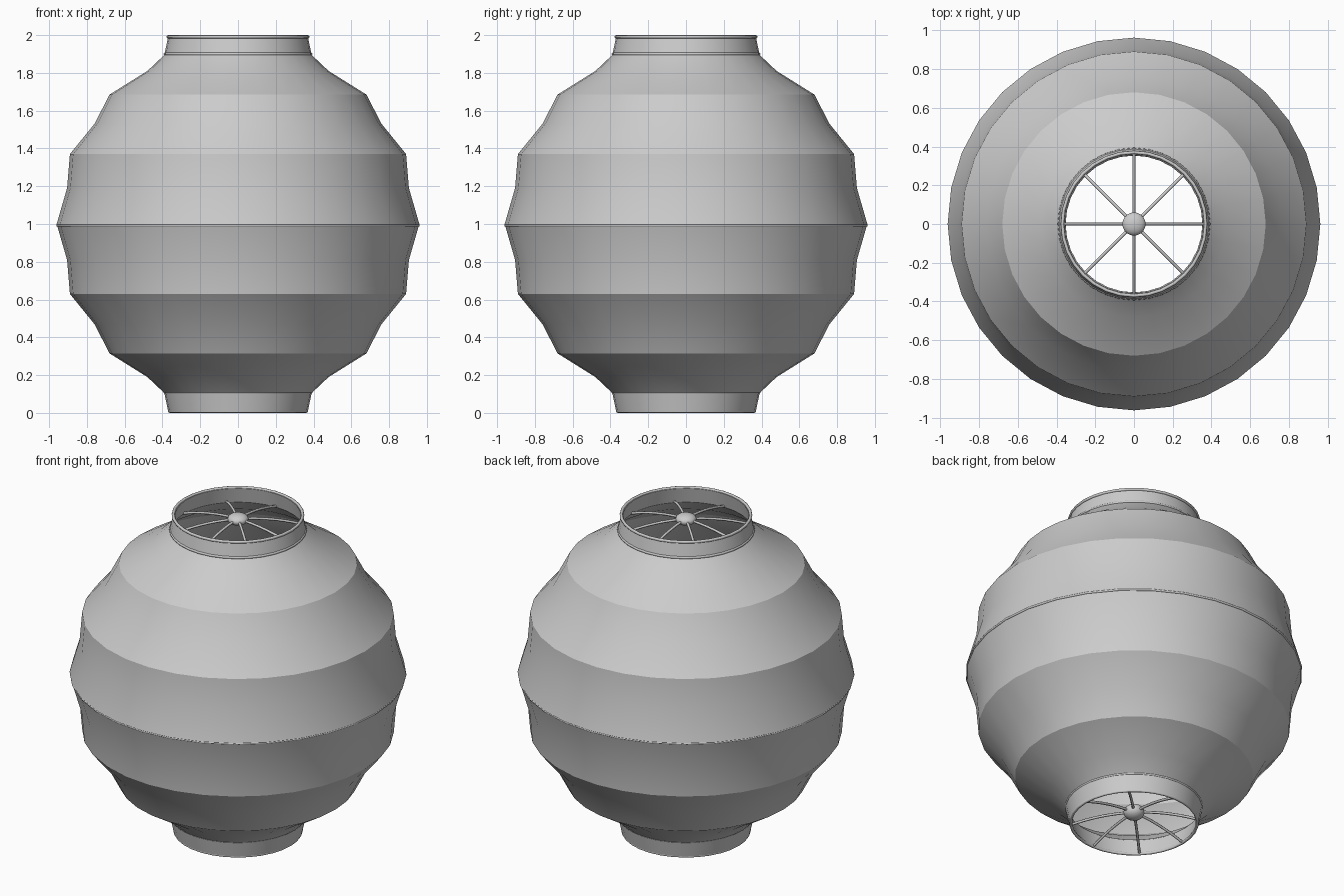
import bpy, bmesh, math

if "Cube" in bpy.data.objects:
    bpy.data.objects.remove(bpy.data.objects["Cube"])

SEG = 32


def finish(bm, name, angle=25):
    bmesh.ops.recalc_face_normals(bm, faces=bm.faces)
    me = bpy.data.meshes.new(name)
    bm.to_mesh(me)
    bm.free()
    ob = bpy.data.objects.new(name, me)
    bpy.context.collection.objects.link(ob)
    bpy.ops.object.select_all(action='DESELECT')
    ob.select_set(True)
    bpy.context.view_layer.objects.active = ob
    bpy.ops.object.shade_smooth_by_angle(angle=math.radians(angle))
    return ob


def lathe(name, profile, closed=False, angle=25):
    """Spin (radius, z) points around the z axis."""
    bm = bmesh.new()
    rings = []
    for r, z in profile:
        rings.append([bm.verts.new((r * math.cos(2 * math.pi * i / SEG),
                                    r * math.sin(2 * math.pi * i / SEG), z))
                      for i in range(SEG)])
    pairs = list(zip(rings, rings[1:]))
    if closed:
        pairs.append((rings[-1], rings[0]))
    for a, b in pairs:
        for i in range(SEG):
            j = (i + 1) % SEG
            bm.faces.new((a[i], a[j], b[j], b[i]))
    return finish(bm, name, angle)


def ring(name, r, z, tube):
    pts = [(r + tube * math.cos(k * math.pi / 4), z + tube * math.sin(k * math.pi / 4))
           for k in range(8)]
    return lathe(name, pts, True, 60)


# Ribbed paper shade, upper half profile mirrored about z = 1
upper = [(0.96, 1.0), (0.905, 1.19), (0.89, 1.37), (0.76, 1.53), (0.68, 1.685),
         (0.48, 1.81), (0.39, 1.895), (0.37, 1.99)]
outer = [(r, 2 - z) for r, z in reversed(upper[1:])] + upper
inner = [(r - 0.012, z) for r, z in reversed(outer)]
lathe("paper_shade", outer + inner, True, 15)

# Wire hoops at the necks and the equator
ring("top_rim", 0.37, 1.991, 0.009)
ring("top_neck_hoop", 0.386, 1.9, 0.008)
ring("bottom_neck_hoop", 0.386, 0.108, 0.008)
ring("bottom_rim", 0.362, 0.009, 0.009)
ring("equator_hoop", 0.955, 0.993, 0.007)


def spider(name, hub_z, end_z, end_r, hub_h):
    # Rounded hub
    bm = bmesh.new()
    bmesh.ops.create_uvsphere(bm, u_segments=20, v_segments=12, radius=0.06)
    for v in bm.verts:
        v.co.z = v.co.z * hub_h / 0.06 + hub_z
    finish(bm, name + "_hub", 60)
    # Eight arched spokes
    cu = bpy.data.curves.new(name + "_spokes", 'CURVE')
    cu.dimensions = '3D'
    cu.bevel_depth = 0.008
    cu.bevel_resolution = 1
    for k in range(8):
        a = k * math.pi / 4
        sp = cu.splines.new('POLY')
        sp.points.add(8)
        for i, p in enumerate(sp.points):
            t = i / 8
            r = end_r * t
            z = hub_z + (end_z - hub_z) * t * t
            p.co = (r * math.cos(a), r * math.sin(a), z, 1)
    ob = bpy.data.objects.new(name + "_spokes", cu)
    bpy.context.collection.objects.link(ob)


spider("top_frame", 1.965, 1.9, 0.378, 0.033)
spider("bottom_frame", 0.075, 0.012, 0.36, 0.045)
